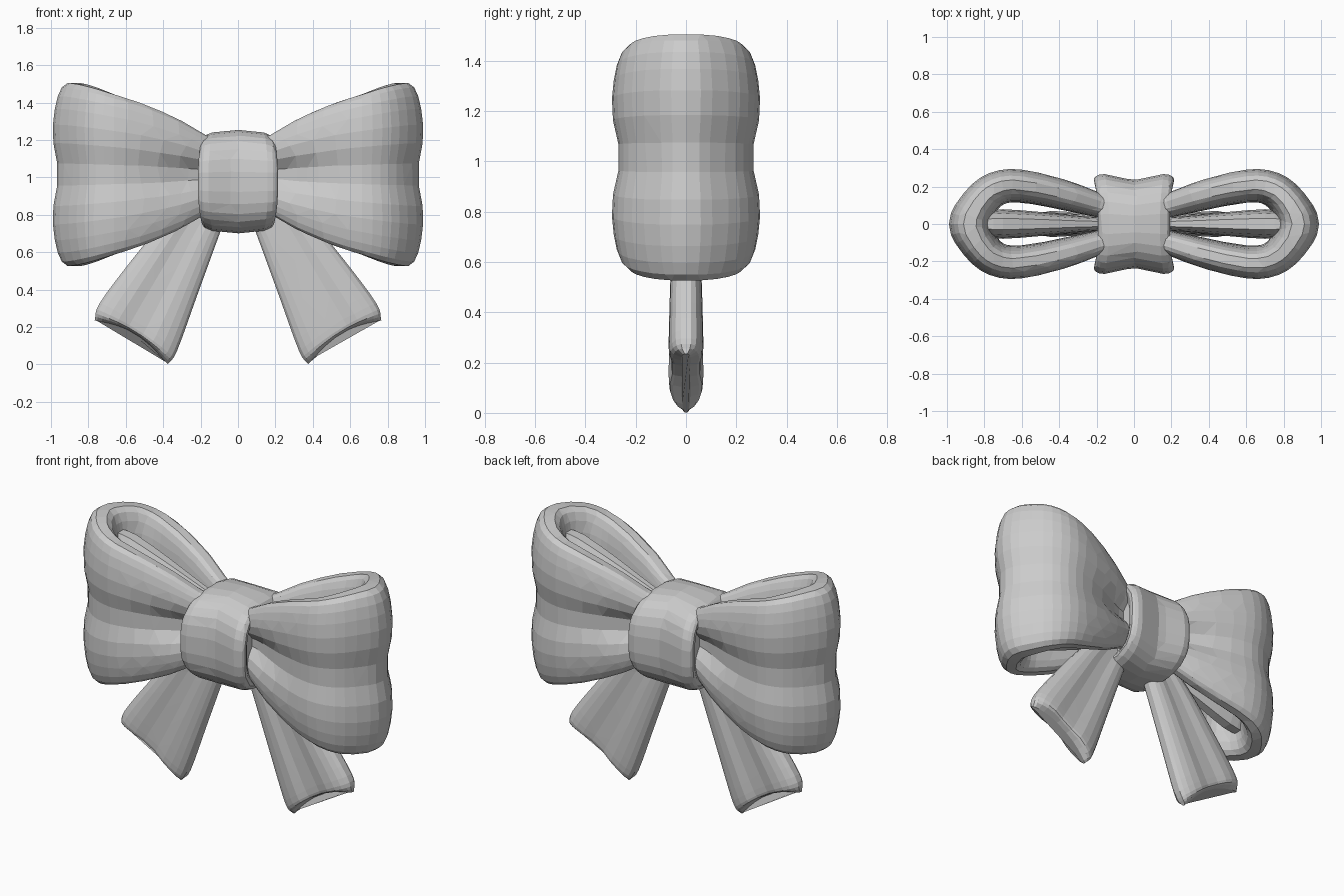
import bpy, bmesh, math
from mathutils import Vector

cube = bpy.data.objects.get("Cube")
if cube:
    bpy.data.objects.remove(cube)

grey = bpy.data.materials.new("ribbon grey")
grey.use_nodes = True
COLOR = (0.6, 0.6, 0.6, 1)
grey.diffuse_color = COLOR
grey.node_tree.nodes["Principled BSDF"].inputs["Base Color"].default_value = COLOR


def spow(v, e):
    """Signed power, used for rounded-box sections."""
    return math.copysign(abs(v) ** e, v)


def bump(v, width):
    return math.exp(-(v / width) ** 2)


def spline(keys, steps):
    """Catmull-Rom curve through tuples of any length."""
    pts = [Vector(k) for k in keys]
    pts = [2 * pts[0] - pts[1]] + pts + [2 * pts[-1] - pts[-2]]
    out = []
    for a, b, c, d in zip(pts, pts[1:], pts[2:], pts[3:]):
        for i in range(steps):
            t = i / steps
            out.append(0.5 * (2 * b + (c - a) * t + (2 * a - 5 * b + 4 * c - d) * t ** 2
                              + (3 * b - a - 3 * c + d) * t ** 3))
    return out + [pts[-2]]


def loft(name, rings, ratio):
    """Skin closed rings, cap both ends, then facet the surface."""
    bm = bmesh.new()
    rows = [[bm.verts.new(p) for p in ring] for ring in rings]
    n = len(rows[0])
    for r, q in zip(rows, rows[1:]):
        for i in range(n):
            j = (i + 1) % n
            bm.faces.new((r[i], r[j], q[j], q[i]))
    for r in (rows[0], rows[-1]):
        bm.faces.new(r)
    bmesh.ops.recalc_face_normals(bm, faces=bm.faces)
    mesh = bpy.data.meshes.new(name)
    bm.to_mesh(mesh)
    bm.free()
    mesh.materials.append(grey)
    obj = bpy.data.objects.new(name, mesh)
    bpy.context.collection.objects.link(obj)
    facet = obj.modifiers.new("facets", "DECIMATE")
    facet.ratio = ratio


def angles(n):
    return [2 * math.pi * (i + 0.5) / n for i in range(n)]


def ribbon_loop(side):
    # Path keys: x, y, half height, half thickness
    half = [(0.05, -0.08, 0.18, 0.06), (0.17, -0.1, 0.21, 0.068),
            (0.32, -0.145, 0.295, 0.082), (0.5, -0.19, 0.375, 0.09),
            (0.66, -0.21, 0.43, 0.095), (0.77, -0.175, 0.468, 0.1),
            (0.845, -0.09, 0.488, 0.11)]
    back = [(x, -y, h, t) for x, y, h, t in reversed(half)]
    path = spline(half + [(0.878, 0, 0.492, 0.125)] + back, 3)
    rings = []
    for i, (x, y, h, t) in enumerate(path):
        p, q = path[max(i - 1, 0)], path[min(i + 1, len(path) - 1)]
        tan = Vector((q[0] - p[0], q[1] - p[1])).normalized()
        crease = 0.042 + 0.035 * bump(x - 0.25, 0.2)
        ring = []
        for a in angles(28):
            z = h * spow(math.sin(a), 0.97)
            n = t * spow(math.cos(a), 0.6)
            if n > 0:
                n -= crease * bump(z / h, 0.3)
            ring.append((side * (x + tan.y * n), y - tan.x * n, 1.015 + z))
        rings.append(ring)
    return rings


def inner_fold(side):
    # Keys: x, half thickness, half height
    keys = [(0.1, 0.03, 0.14), (0.3, 0.045, 0.22), (0.5, 0.065, 0.3),
            (0.7, 0.08, 0.37), (0.79, 0.07, 0.38)]
    return [[(side * x, t * spow(math.cos(a), 0.6), 1.015 + h * spow(math.sin(a), 0.9))
             for a in angles(16)] for x, t, h in spline(keys, 2)]


def ribbon_tail(side):
    inner = spline([(0.02, 0.9), (0.1, 0.69), (0.22, 0.36), (0.325, 0.07), (0.375, 0.0)], 4)
    outer = spline([(0.19, 0.95), (0.39, 0.77), (0.56, 0.57), (0.74, 0.33), (0.768, 0.235)], 4)
    rings = []
    last = len(inner) - 1
    for i, (p, q) in enumerate(zip(inner, outer)):
        v = i / last
        thick = (0.05 + 0.04 * v) * math.sqrt(max(1 - v ** 9, 0.05))
        ring = []
        for a in angles(24):
            u = 0.5 + 0.5 * spow(math.cos(a), 0.85)
            y = thick * spow(math.sin(a), 0.65) * (1 - 0.3 * bump(u - 0.5, 0.17))
            pos = p.lerp(q, u)
            notch = 0.05 * v ** 4 * math.sin(math.pi * u)
            ring.append((side * (pos.x - 0.3 * notch), y, pos.y + notch))
        rings.append(ring)
    return rings


# Loops, folds inside them and tails on both sides
for label, side in (("left", 1), ("right", -1)):
    loft(label + "_loop", ribbon_loop(side), 0.6)
    loft(label + "_inner_fold", inner_fold(side), 0.8)
    loft(label + "_tail", ribbon_tail(side), 0.8)

# Centre knot: waisted band, keys are x, half depth, half height
half = [(0.17, 0.17, 0.17), (0.205, 0.225, 0.215), (0.198, 0.255, 0.24),
        (0.155, 0.268, 0.262), (0.07, 0.25, 0.272)]
keys = half + [(0, 0.238, 0.277)] + [(-x, d, h) for x, d, h in reversed(half)]
knot = [[(x * (1.04 - 0.11 * math.sin(a) ** 2), d * spow(math.cos(a), 0.75),
          0.977 + h * spow(math.sin(a), 0.75))
         for a in angles(28)] for x, d, h in spline(keys, 2)]
loft("centre_knot", knot, 0.5)
